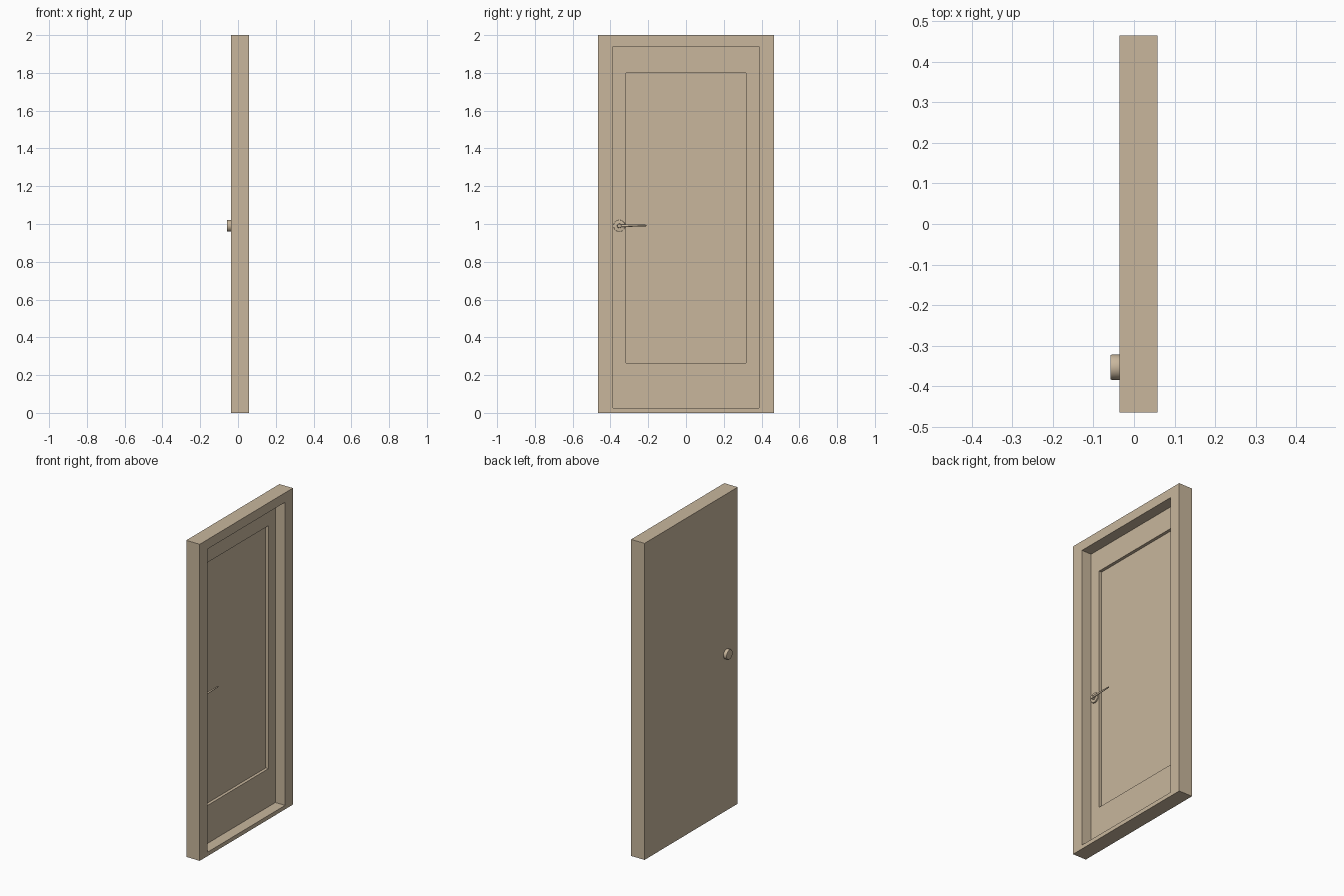
import bpy, bmesh, math
from mathutils import Matrix, Vector

if "Cube" in bpy.data.objects:
    bpy.data.objects.remove(bpy.data.objects["Cube"])

tan = bpy.data.materials.new("warm_tan")
tan.diffuse_color = (0.58, 0.47, 0.335, 1)
tan.use_nodes = True
tan.node_tree.nodes["Principled BSDF"].inputs["Base Color"].default_value = tan.diffuse_color


def finish(bm, name, smooth=False):
    bmesh.ops.recalc_face_normals(bm, faces=bm.faces)
    me = bpy.data.meshes.new(name)
    bm.to_mesh(me)
    bm.free()
    me.materials.append(tan)
    ob = bpy.data.objects.new(name, me)
    bpy.context.collection.objects.link(ob)
    if smooth:
        bpy.ops.object.select_all(action='DESELECT')
        ob.select_set(True)
        bpy.context.view_layer.objects.active = ob
        bpy.ops.object.shade_smooth_by_angle(angle=math.radians(35))
    return ob


def stepped_slab(name, loops):
    """Bridge rectangles (x, y0, y1, z0, z1) in order and cap both ends."""
    bm = bmesh.new()
    rings = [[bm.verts.new((x, y, z)) for y, z in
              ((y0, z0), (y1, z0), (y1, z1), (y0, z1))]
             for x, y0, y1, z0, z1 in loops]
    for a, b in zip(rings, rings[1:]):
        for i in range(4):
            j = (i + 1) % 4
            bm.faces.new((a[i], a[j], b[j], b[i]))
    bm.faces.new(rings[0])
    bm.faces.new(rings[-1])
    return finish(bm, name)


def rod(name, start, end, r1, r2, bevel=0.0, sides=32):
    """Round rod between two points, optionally with softened rims."""
    start, end = Vector(start), Vector(end)
    axis = end - start
    rot = axis.to_track_quat('Z', 'Y').to_matrix().to_4x4()
    bm = bmesh.new()
    bmesh.ops.create_cone(bm, cap_ends=True, segments=sides, radius1=r1,
                          radius2=r2, depth=axis.length,
                          matrix=Matrix.Translation((start + end) / 2) @ rot)
    if bevel:
        rims = [e for e in bm.edges if any(len(f.verts) > 4 for f in e.link_faces)]
        bmesh.ops.bevel(bm, geom=rims, offset=bevel, segments=3,
                        profile=0.5, affect='EDGES')
    return finish(bm, name, True)


BACK, FRONT, LEAF, PANEL = -0.036, 0.058, -0.010, -0.029
outer = (-0.465, 0.465, 0.0, 2.0)
opening = (-0.387, 0.387, 0.025, 1.94)
inset = (-0.318, 0.318, 0.265, 1.80)

# Door frame, recessed leaf and sunken panel
stepped_slab("door_and_frame", [
    (BACK, *outer), (FRONT, *outer), (FRONT, *opening),
    (LEAF, *opening), (LEAF, *inset), (PANEL, *inset)])

HY, HZ = -0.353, 0.99
# Round knob on the flat side
rod("back_knob", (BACK - 0.022, HY, HZ), (BACK + 0.004, HY, HZ), 0.031, 0.031, 0.003)
# Rose, hub and lever on the panelled side
rod("handle_rose", (LEAF - 0.004, HY, HZ), (LEAF + 0.008, HY, HZ), 0.031, 0.031, 0.002)
rod("handle_hub", (LEAF, HY, HZ), (LEAF + 0.026, HY, HZ), 0.012, 0.011, 0.002)
rod("handle_lever", (LEAF + 0.019, HY, HZ), (LEAF + 0.019, -0.21, HZ + 0.002),
    0.007, 0.004, 0.0015, 16)
